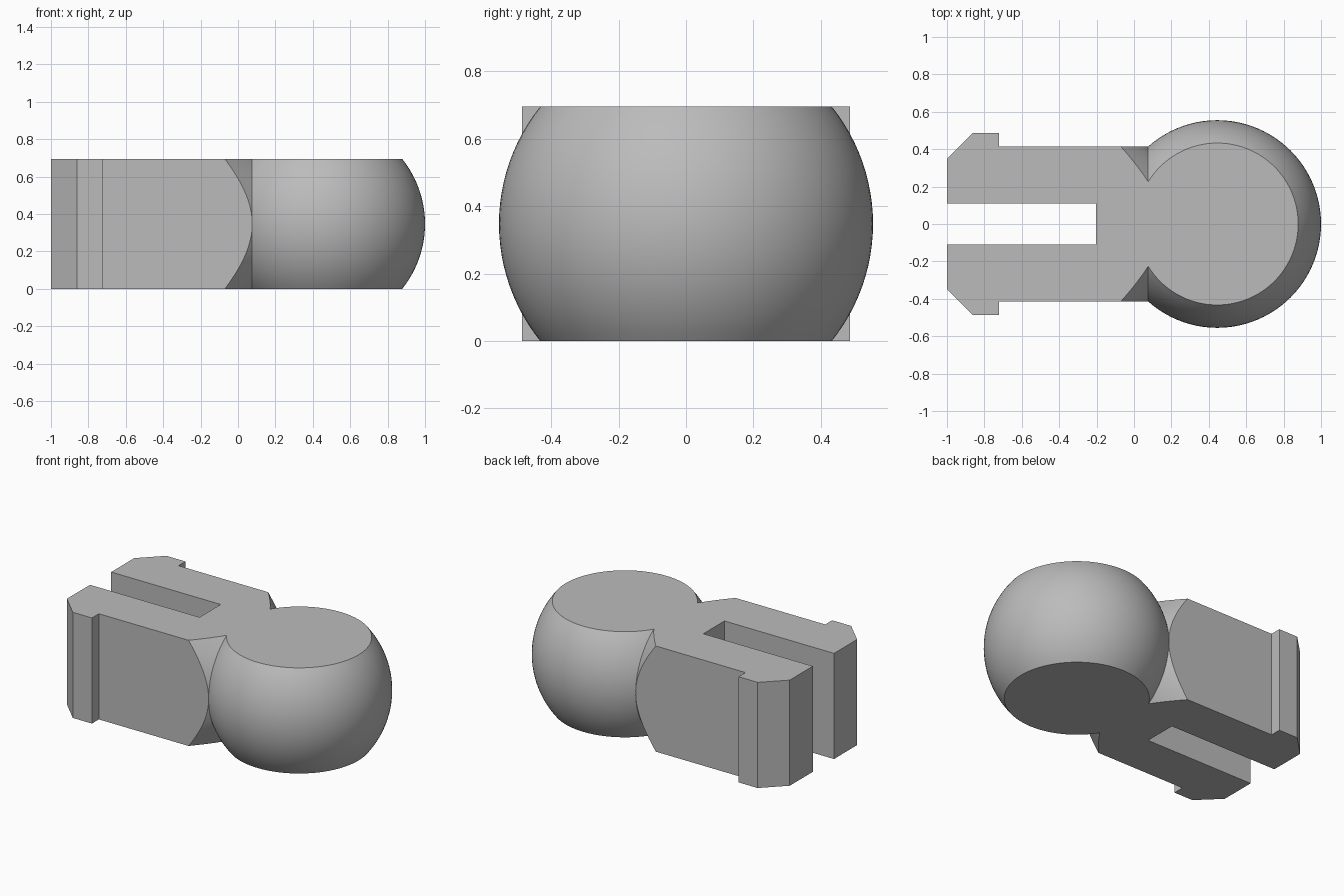
import bpy, bmesh, math
from mathutils import Matrix

if "Cube" in bpy.data.objects:
    bpy.data.objects.remove(bpy.data.objects["Cube"])

H = 0.695            # overall height
MID = H / 2
R, BX = 0.555, 0.445  # ball radius and centre x

mat = bpy.data.materials.new("light_grey")
mat.diffuse_color = (0.5, 0.5, 0.5, 1)
mat.use_nodes = True
mat.node_tree.nodes["Principled BSDF"].inputs["Base Color"].default_value = mat.diffuse_color


def make_object(name, bm):
    bmesh.ops.recalc_face_normals(bm, faces=bm.faces[:])
    mesh = bpy.data.meshes.new(name)
    bm.to_mesh(mesh)
    bm.free()
    mesh.materials.append(mat)
    ob = bpy.data.objects.new(name, mesh)
    bpy.context.collection.objects.link(ob)
    return ob


def boolean(target, tool, operation):
    mod = target.modifiers.new(operation.lower(), 'BOOLEAN')
    mod.operation = operation
    mod.solver = 'EXACT'
    mod.object = tool
    bpy.context.view_layer.objects.active = target
    bpy.ops.object.modifier_apply(modifier=mod.name)
    bpy.data.objects.remove(tool)


# Forked clip: half outline mirrored across y, extruded upward
half = [(-0.203, 0.11), (-1, 0.11), (-1, 0.35), (-0.862, 0.486),
        (-0.723, 0.486), (-0.723, 0.414), (0.2, 0.414)]
outline = half + [(x, -y) for x, y in reversed(half)]
bm = bmesh.new()
face = bm.faces.new([bm.verts.new((x, y, 0)) for x, y in outline])
ext = bmesh.ops.extrude_face_region(bm, geom=[face])
bmesh.ops.translate(bm, vec=(0, 0, H),
                    verts=[v for v in ext["geom"] if isinstance(v, bmesh.types.BMVert)])
clip = make_object("ball_clip", bm)

# Cone that tapers the neck toward the ball
x0, x1, slope = -1.1, 0.2, 0.864
radius = lambda x: 0.415 + slope * (0.075 - x)
bm = bmesh.new()
bmesh.ops.create_cone(
    bm, cap_ends=True, segments=128, radius1=radius(x0), radius2=radius(x1), depth=x1 - x0,
    matrix=Matrix.Translation(((x0 + x1) / 2, 0, MID)) @ Matrix.Rotation(math.pi / 2, 4, 'Y'))
boolean(clip, make_object("neck_taper", bm), 'INTERSECT')

# Ball with flat top and bottom, as a lathed arc
a = math.asin(MID / R)
rings, seg = 24, 96
bm = bmesh.new()
loops = []
for i in range(rings + 1):
    t = -a + 2 * a * i / rings
    loops.append([bm.verts.new((BX + R * math.cos(t) * math.cos(2 * math.pi * j / seg),
                                R * math.cos(t) * math.sin(2 * math.pi * j / seg),
                                MID + R * math.sin(t))) for j in range(seg)])
for lo, hi in zip(loops, loops[1:]):
    for j in range(seg):
        k = (j + 1) % seg
        bm.faces.new((lo[j], lo[k], hi[k], hi[j]))
bm.faces.new(loops[0])
bm.faces.new(loops[-1])
boolean(clip, make_object("ball", bm), 'UNION')

# Smooth the curved surfaces, keep the edges crisp
bpy.ops.object.select_all(action='DESELECT')
clip.select_set(True)
bpy.context.view_layer.objects.active = clip
bpy.ops.object.shade_smooth_by_angle(angle=math.radians(20))
